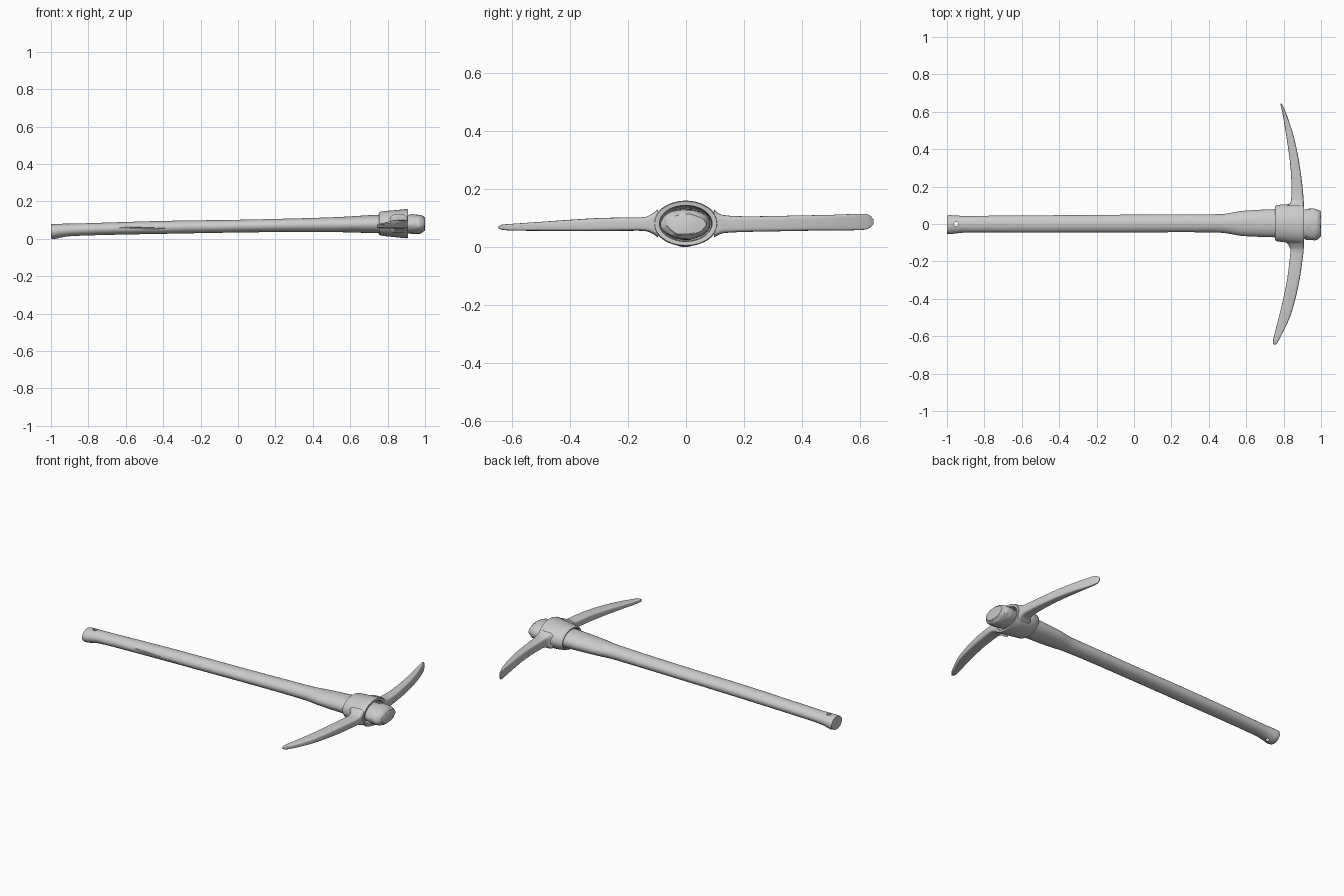
import bpy, bmesh, math
from mathutils import Vector, noise


def catmull(rows, steps):
    """Smooth resampling of section rows."""
    out = []
    for i in range(len(rows) - 1):
        p0, p1, p2, p3 = (rows[max(0, min(len(rows) - 1, i + k))] for k in (-1, 0, 1, 2))
        for s in range(steps):
            t = s / steps
            row = []
            for j, (b, c) in enumerate(zip(p1, p2)):
                h = p2[0] - p1[0]
                m1 = (c - p0[j]) / (p2[0] - p0[0]) * h
                m2 = (p3[j] - b) / (p3[0] - p1[0]) * h
                row.append((2*t**3 - 3*t*t + 1) * b + (t**3 - 2*t*t + t) * m1
                           + (3*t*t - 2*t**3) * c + (t**3 - t*t) * m2)
            row[0] = p1[0] + (p2[0] - p1[0]) * t
            out.append(row)
    return out + [list(rows[-1])]


def loft(name, rows, axis='x', power=2.0, sides=40, closed=False, rough=None):
    """Skin sections (t, a0, a1, z0, z1) running along the x or y axis."""
    bm = bmesh.new()
    rings = []
    for t, a0, a1, z0, z1 in rows:
        ring = []
        for k in range(sides):
            ang = math.tau * k / sides
            c, s = math.cos(ang), math.sin(ang)
            a = (a0 + a1) / 2 + (a1 - a0) / 2 * math.copysign(abs(c) ** (2 / power), c)
            z = (z0 + z1) / 2 + (z1 - z0) / 2 * math.copysign(abs(s) ** (2 / power), s)
            co = Vector((t, a, z) if axis == 'x' else (a, t, z))
            ring.append(bm.verts.new(rough(co) if rough else co))
        rings.append(ring)
    pairs = list(zip(rings, rings[1:]))
    if closed:
        pairs.append((rings[-1], rings[0]))
    else:
        bm.faces.new(rings[0])
        bm.faces.new(rings[-1])
    for r, q in pairs:
        for k in range(sides):
            n = (k + 1) % sides
            bm.faces.new((r[k], r[n], q[n], q[k]))
    bmesh.ops.recalc_face_normals(bm, faces=bm.faces)
    me = bpy.data.meshes.new(name)
    bm.to_mesh(me)
    bm.free()
    ob = bpy.data.objects.new(name, me)
    bpy.context.collection.objects.link(ob)
    return ob


def smooth(ob, angle=40):
    bpy.ops.object.select_all(action='DESELECT')
    ob.select_set(True)
    bpy.context.view_layer.objects.active = ob
    bpy.ops.object.shade_smooth_by_angle(angle=math.radians(angle))


def ragged(co):
    """Battered wood at the head end of the handle."""
    if co.x < 0.915:
        return co
    d = 0.004 * noise.noise(co * 45) - 0.004 * abs(noise.noise(co * 70))
    out = Vector((0, co.y, co.z - 0.079)).normalized() * d
    out.x = -abs(d) if co.x > 0.98 else 0
    return co + out


# Wooden handle with flared grip, swollen shoulder and worn end
handle_rows = [
    (-1.00, -0.053, 0.046, 0.002, 0.078), (-0.98, -0.054, 0.047, 0.000, 0.080),
    (-0.95, -0.050, 0.045, 0.006, 0.081), (-0.90, -0.046, 0.043, 0.014, 0.081),
    (-0.70, -0.046, 0.045, 0.021, 0.087), (-0.40, -0.046, 0.047, 0.027, 0.096),
    (0.00, -0.045, 0.050, 0.034, 0.102), (0.30, -0.044, 0.052, 0.037, 0.109),
    (0.47, -0.047, 0.053, 0.037, 0.114), (0.52, -0.054, 0.060, 0.036, 0.116),
    (0.58, -0.064, 0.070, 0.035, 0.119), (0.75, -0.071, 0.079, 0.030, 0.129),
    (0.84, -0.073, 0.077, 0.028, 0.130), (0.90, -0.076, 0.074, 0.030, 0.127),
    (0.925, -0.084, 0.082, 0.026, 0.131), (0.955, -0.087, 0.084, 0.025, 0.132),
    (0.98, -0.084, 0.080, 0.029, 0.127), (1.00, -0.066, 0.068, 0.042, 0.114)]
handle = loft("handle", catmull(handle_rows, 4), rough=ragged)

# Hanging hole near the grip end and long split along the front of the wood
bpy.ops.mesh.primitive_cylinder_add(vertices=20, radius=0.012, depth=0.3, location=(-0.95, 0, 0.04))
hole = bpy.context.object
hole.name = "hole_cutter"
bpy.ops.mesh.primitive_uv_sphere_add(segments=16, ring_count=12, location=(-0.51, -0.047, 0.058),
                                     rotation=(0, math.radians(2), 0))
split = bpy.context.object
split.name = "split_cutter"
split.scale = (0.19, 0.006, 0.004)
for cutter in (hole, split):
    cutter.hide_render = True
    mod = handle.modifiers.new("cut", 'BOOLEAN')
    mod.object = cutter
    mod.operation = 'DIFFERENCE'
    mod.solver = 'EXACT'
    bpy.context.view_layer.objects.active = handle
    bpy.ops.object.modifier_apply(modifier=mod.name)
    bpy.data.objects.remove(cutter)
smooth(handle)

# Iron eye: a tapered collar, outside surface first and then back through the hole
eye_rows = [
    (0.755, -0.086, 0.095, 0.022, 0.141), (0.762, -0.092, 0.101, 0.018, 0.146),
    (0.800, -0.097, 0.105, 0.013, 0.150), (0.850, -0.104, 0.107, 0.008, 0.154),
    (0.900, -0.112, 0.110, 0.003, 0.160), (0.910, -0.108, 0.106, 0.006, 0.157),
    (0.908, -0.092, 0.090, 0.019, 0.144), (0.880, -0.087, 0.087, 0.022, 0.140),
    (0.780, -0.078, 0.083, 0.028, 0.132), (0.757, -0.078, 0.087, 0.027, 0.134)]
smooth(loft("eye_collar", eye_rows, sides=48, closed=True), 50)

# Curved blades: broad rounded blade (+y) and tapering pick (-y)
broad_rows = [
    (0.096, 0.815, 0.908, 0.032, 0.130), (0.110, 0.832, 0.908, 0.041, 0.118),
    (0.130, 0.840, 0.907, 0.048, 0.110), (0.200, 0.842, 0.901, 0.052, 0.106),
    (0.300, 0.837, 0.888, 0.054, 0.107), (0.400, 0.825, 0.870, 0.056, 0.109),
    (0.500, 0.809, 0.845, 0.057, 0.111), (0.580, 0.796, 0.818, 0.058, 0.114),
    (0.615, 0.789, 0.804, 0.060, 0.114), (0.633, 0.785, 0.796, 0.066, 0.109),
    (0.645, 0.782, 0.788, 0.078, 0.096)]
pick_rows = [
    (-0.645, 0.746, 0.757, 0.064, 0.072), (-0.635, 0.742, 0.766, 0.060, 0.077),
    (-0.600, 0.748, 0.786, 0.057, 0.080), (-0.500, 0.774, 0.833, 0.056, 0.087),
    (-0.400, 0.798, 0.863, 0.055, 0.094), (-0.300, 0.818, 0.885, 0.055, 0.100),
    (-0.200, 0.831, 0.900, 0.056, 0.102), (-0.140, 0.836, 0.907, 0.055, 0.104),
    (-0.115, 0.828, 0.908, 0.046, 0.116), (-0.097, 0.812, 0.908, 0.033, 0.130)]
for name, rows in (("broad_blade", broad_rows), ("pick_blade", pick_rows)):
    smooth(loft(name, catmull(rows, 4), axis='y', power=4.5, sides=40), 45)
